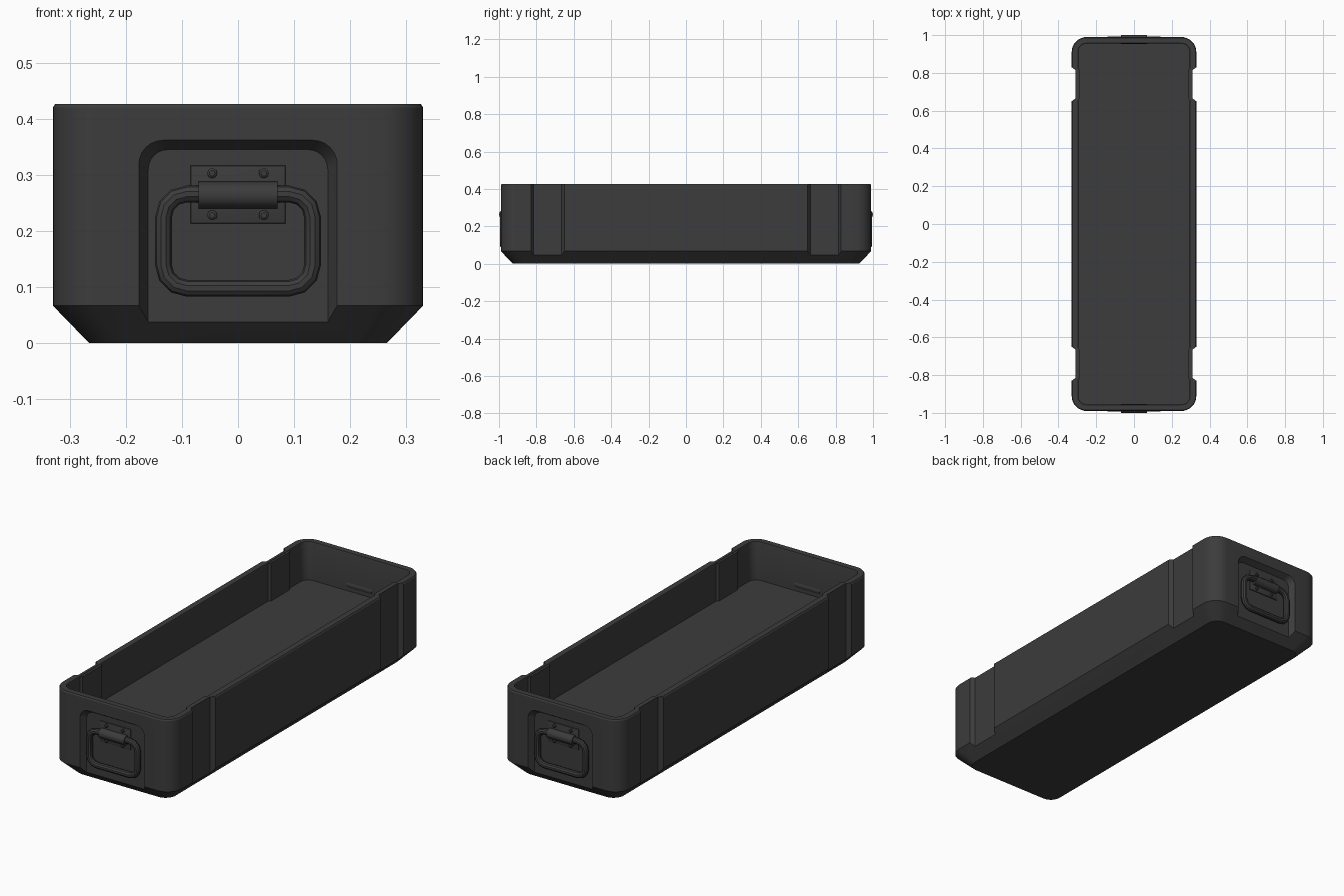
import bpy, bmesh
from math import sin, cos, pi, radians
from mathutils import Matrix

cube = bpy.data.objects.get("Cube")
if cube:
    bpy.data.objects.remove(cube, do_unlink=True)

charcoal = bpy.data.materials.new("charcoal")
charcoal.use_nodes = True
COLOR = (0.045, 0.045, 0.045, 1)
charcoal.diffuse_color = COLOR
charcoal.node_tree.nodes["Principled BSDF"].inputs["Base Color"].default_value = COLOR


def rounded(hx, hy, r, segs):
    """Rounded rectangle outline as 2D points."""
    pts = []
    for q, (sx, sy) in enumerate([(1, 1), (-1, 1), (-1, -1), (1, -1)]):
        for i in range(segs + 1):
            a = (q + i / segs) * pi / 2
            pts.append((sx * (hx - r) + r * cos(a), sy * (hy - r) + r * sin(a)))
    return pts


def loft(name, rings, closed=False):
    """Skin equal-length rings; cap the ends or join them in a loop."""
    bm = bmesh.new()
    vs = [[bm.verts.new(p) for p in ring] for ring in rings]
    pairs = list(zip(vs, vs[1:])) + ([(vs[-1], vs[0])] if closed else [])
    n = len(vs[0])
    for a, b in pairs:
        for i in range(n):
            j = (i + 1) % n
            bm.faces.new((a[i], a[j], b[j], b[i]))
    if not closed:
        bm.faces.new(vs[0])
        bm.faces.new(vs[-1])
    bmesh.ops.recalc_face_normals(bm, faces=bm.faces)
    mesh = bpy.data.meshes.new(name)
    bm.to_mesh(mesh)
    bm.free()
    mesh.materials.append(charcoal)
    ob = bpy.data.objects.new(name, mesh)
    bpy.context.collection.objects.link(ob)
    return ob


def activate(ob):
    bpy.ops.object.select_all(action='DESELECT')
    ob.select_set(True)
    bpy.context.view_layer.objects.active = ob


def smooth(ob):
    activate(ob)
    bpy.ops.object.shade_smooth_by_angle(angle=radians(32))


def combine(target, tool, operation):
    activate(target)
    mod = target.modifiers.new("shape", 'BOOLEAN')
    mod.object, mod.operation, mod.solver = tool, operation, 'EXACT'
    bpy.ops.object.modifier_apply(modifier=mod.name)
    bpy.data.objects.remove(tool, do_unlink=True)


# Tray shell: chamfered base, outer wall, rim, inner wall, inner floor
FLOOR = 0.235
sections = [(0.265, 0.925, 0.055, 0), (0.33, 0.99, 0.08, 0.067),
            (0.33, 0.99, 0.08, 0.42), (0.326, 0.986, 0.076, 0.426),
            (0.297, 0.957, 0.045, 0.426), (0.295, 0.955, 0.043, 0.42),
            (0.295, 0.955, 0.043, FLOOR)]
tray = loft("tray", [[(x, y, z) for x, y in rounded(hx, hy, r, 8)]
                     for hx, hy, r, z in sections])


def side_prism(name, side, end, x_narrow, x_wide, narrow, wide, z0, z1):
    """Upright trapezoid block at a side wall."""
    plan = [(x_narrow, -narrow), (x_narrow, narrow), (x_wide, wide), (x_wide, -wide)]
    return loft(name, [[(side * x, end * 0.74 + y, z) for x, y in plan]
                       for z in (z0, z1)])


# Vertical side channels, each with a matching rib inside
for side in (-1, 1):
    for end in (-1, 1):
        rib = side_prism("rib", side, end, 0.285, 0.305, 0.075, 0.09, FLOOR - 0.02, 0.424)
        combine(tray, rib, 'UNION')
        channel = side_prism("channel", side, end, 0.31, 0.37, 0.075, 0.12, -0.1, 0.6)
        combine(tray, channel, 'DIFFERENCE')


# End recesses: rounded top, sloping walls, open at the bottom
def recess_ring(end, y, grow):
    top = 0.345 + grow
    return [(x, end * y, top / 2 - 0.1 + z)
            for x, z in rounded(0.16 + grow, top / 2 + 0.1, 0.035 + grow / 2, 6)]


for end in (-1, 1):
    recess = loft("recess", [recess_ring(end, 0.962, 0), recess_ring(end, 1.022, 0.036)])
    combine(tray, recess, 'DIFFERENCE')
smooth(tray)

# Handle hardware, made at the front and turned round for the back
for label, turn in (("front", 0), ("back", pi)):
    parts = []

    tube = []
    for i in range(10):
        a = 2 * pi * i / 10
        d = 0.015 * cos(a)
        tube.append([(x, -0.979 + 0.015 * sin(a), 0.182 + z)
                     for x, z in rounded(0.133 + d, 0.084 + d, 0.042 + d, 3)])
    parts.append(loft(label + "_handle", tube, closed=True))

    parts.append(loft(label + "_handle_plate", [
        [(sx * (0.085 - g), y, 0.265 + sz * (0.052 - g))
         for sx, sz in ((1, 1), (-1, 1), (-1, -1), (1, -1))]
        for y, g in ((-0.96, 0), (-0.966, 0.001), (-0.971, 0.014))]))

    parts.append(loft(label + "_handle_hinge", [
        [(x, -0.976 + 0.024 * cos(pi * i / 6), 0.264 + 0.024 * sin(pi * i / 6))
         for i in range(12)] for x in (-0.07, 0.07)]))

    for x in (-0.046, 0.046):
        for z in (0.228, 0.303):
            parts.append(loft(label + "_rivet", [
                [(x + r * cos(pi * i / 5), y, z + r * sin(pi * i / 5)) for i in range(10)]
                for y, r in ((-0.966, 0.009), (-0.974, 0.009), (-0.977, 0.005))]))

    for part in parts:
        part.data.transform(Matrix.Rotation(turn, 4, 'Z'))
        smooth(part)
